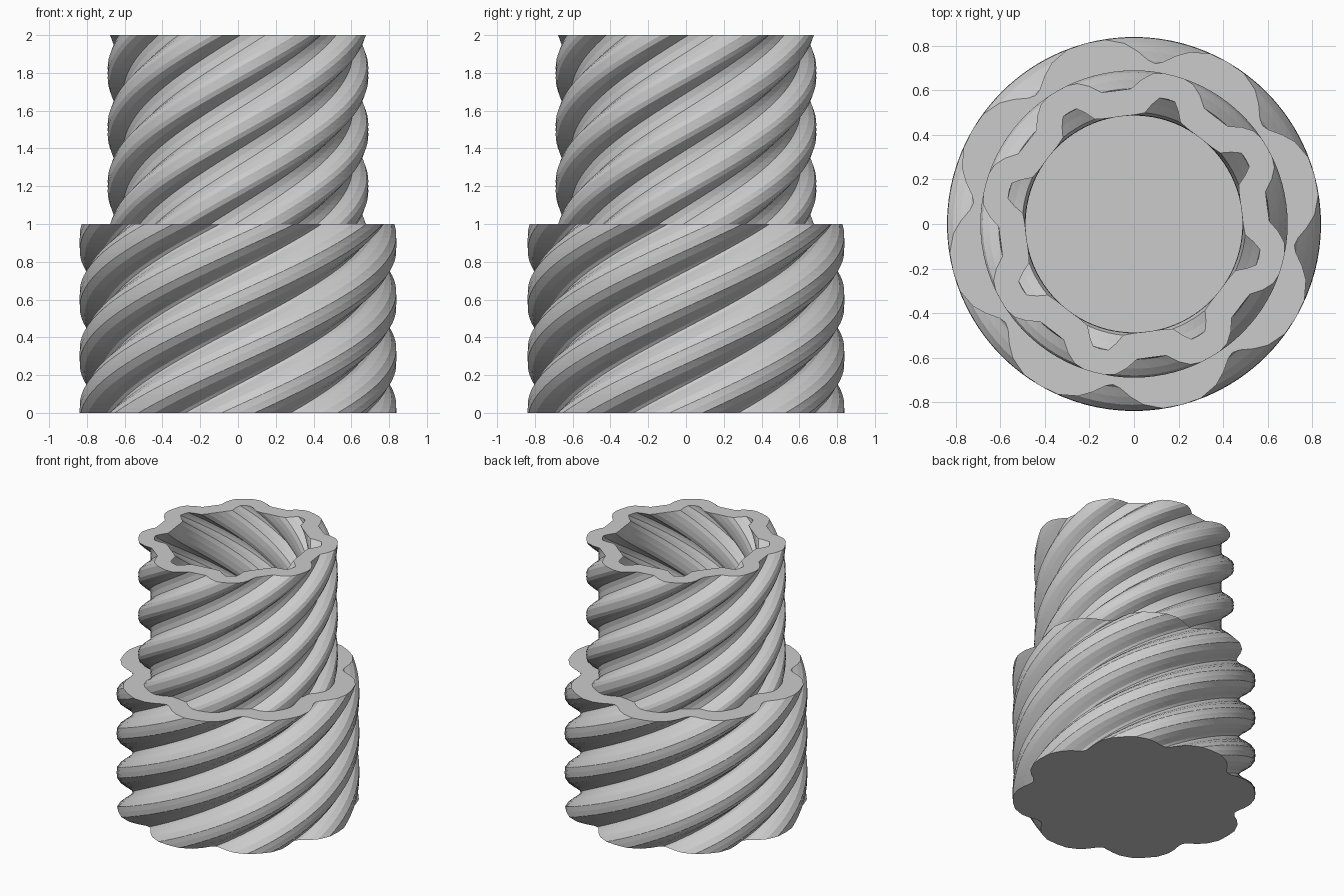
import bpy
import bmesh
from math import radians, cos, sin

cube = bpy.data.objects.get("Cube")
if cube:
    bpy.data.objects.remove(cube, do_unlink=True)

LOBES = 8
TWIST = radians(150)      # turn per unit of height
FLOOR = 0.1
STEP = 0.025              # height of one slice

# Half a lobe of each section: (degrees from the crest, radius)
SLEEVE = [(0, .84), (6, .838), (12, .812), (16, .778), (20, .738), (22.5, .727)]
CUP = [(0, .69), (4, .69), (8, .68), (12, .65), (16.2, .608), (22.5, .604)]
CAVITY = [(0, .58), (3.5, .578), (6.5, .543), (9.5, .502), (15, .49), (22.5, .487)]

grey = bpy.data.materials.new("plain_grey")
grey.use_nodes = True
grey.diffuse_color = (0.6, 0.6, 0.6, 1)
grey.node_tree.nodes["Principled BSDF"].inputs["Base Color"].default_value = (0.6, 0.6, 0.6, 1)


def section(half, z):
    """Closed lobed outline, turned in proportion to its height."""
    lobe = [(-a, r) for a, r in half[-2:0:-1]] + half
    points = []
    for k in range(LOBES):
        for a, r in lobe:
            t = radians(a + k * 360 / LOBES) + TWIST * z
            points.append((r * cos(t), r * sin(t), z))
    return points


def wall(half, z0, z1):
    """Stack of turned sections from z0 to z1."""
    n = round(abs(z1 - z0) / STEP)
    return [section(half, z0 + (z1 - z0) * i / n) for i in range(n + 1)]


def loft(name, sections, cap_start=False, cap_end=False):
    bm = bmesh.new()
    rings = [[bm.verts.new(p) for p in s] for s in sections]
    for a, b in zip(rings, rings[1:]):
        for i in range(len(a)):
            j = (i + 1) % len(a)
            bm.faces.new((a[i], a[j], b[j], b[i]))
    if cap_start:
        bm.faces.new(rings[0][::-1])
    if cap_end:
        bm.faces.new(rings[-1])
    mesh = bpy.data.meshes.new(name)
    bm.to_mesh(mesh)
    bm.free()
    mesh.materials.append(grey)
    obj = bpy.data.objects.new(name, mesh)
    bpy.context.collection.objects.link(obj)
    return obj


# Wide lower sleeve: closed base, outer wall and flat ledge
loft("lower_sleeve", wall(SLEEVE, 0, 1) + [section(CUP, 1)], cap_start=True)

# Narrower cup: outer wall, rim, twisted cavity and its floor
loft("upper_cup", wall(CUP, 1, 2) + wall(CAVITY, 2, FLOOR), cap_end=True)
